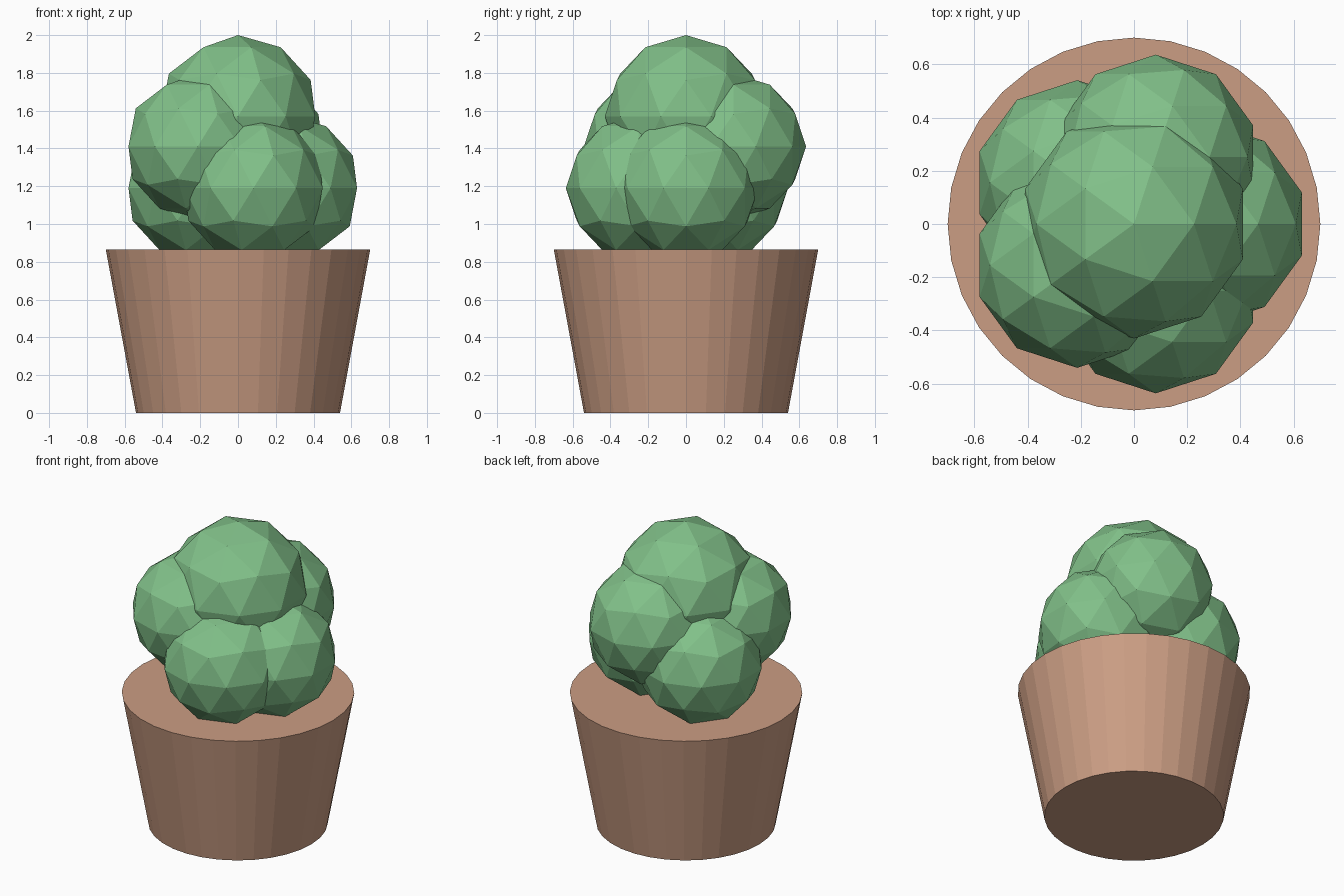
import bpy
from math import cos, sin, radians

cube = bpy.data.objects.get("Cube")
if cube:
    bpy.data.objects.remove(cube, do_unlink=True)


def make_material(name, rgb):
    mat = bpy.data.materials.new(name)
    mat.use_nodes = True
    color = (*rgb, 1.0)
    mat.diffuse_color = color
    mat.node_tree.nodes["Principled BSDF"].inputs["Base Color"].default_value = color
    return mat


def finish(name, mat):
    obj = bpy.context.object
    obj.name = obj.data.name = name
    obj.data.materials.append(mat)
    return obj


def leaf_ball(name, radius, location):
    bpy.ops.mesh.primitive_ico_sphere_add(subdivisions=2, radius=radius, location=location)
    return finish(name, green)


terracotta = make_material("terracotta", (0.60, 0.34, 0.23))
soil_brown = make_material("soil brown", (0.12, 0.08, 0.06))
green = make_material("leaf green", (0.22, 0.53, 0.25))

# Tapered pot
pot_height = 0.866
bpy.ops.mesh.primitive_cone_add(vertices=32, radius1=0.54, radius2=0.70,
                                depth=pot_height, location=(0, 0, pot_height / 2))
finish("pot", terracotta)

# Soil plug, just under the pot's top face
soil_depth = 0.05
bpy.ops.mesh.primitive_cylinder_add(vertices=32, radius=0.65, depth=soil_depth,
                                    location=(0, 0, pot_height - 0.001 - soil_depth / 2))
finish("soil", soil_brown)

# Crown ball with a ring of five balls, alternately low and high
leaf_ball("bush_crown", 0.43, (0, 0, 1.57))
for i in range(5):
    a = radians(72 * i)
    height = 1.41 if i % 2 else 1.19
    leaf_ball(f"bush_ball_{i + 1}", 0.385, (0.264 * cos(a), 0.264 * sin(a), height))
